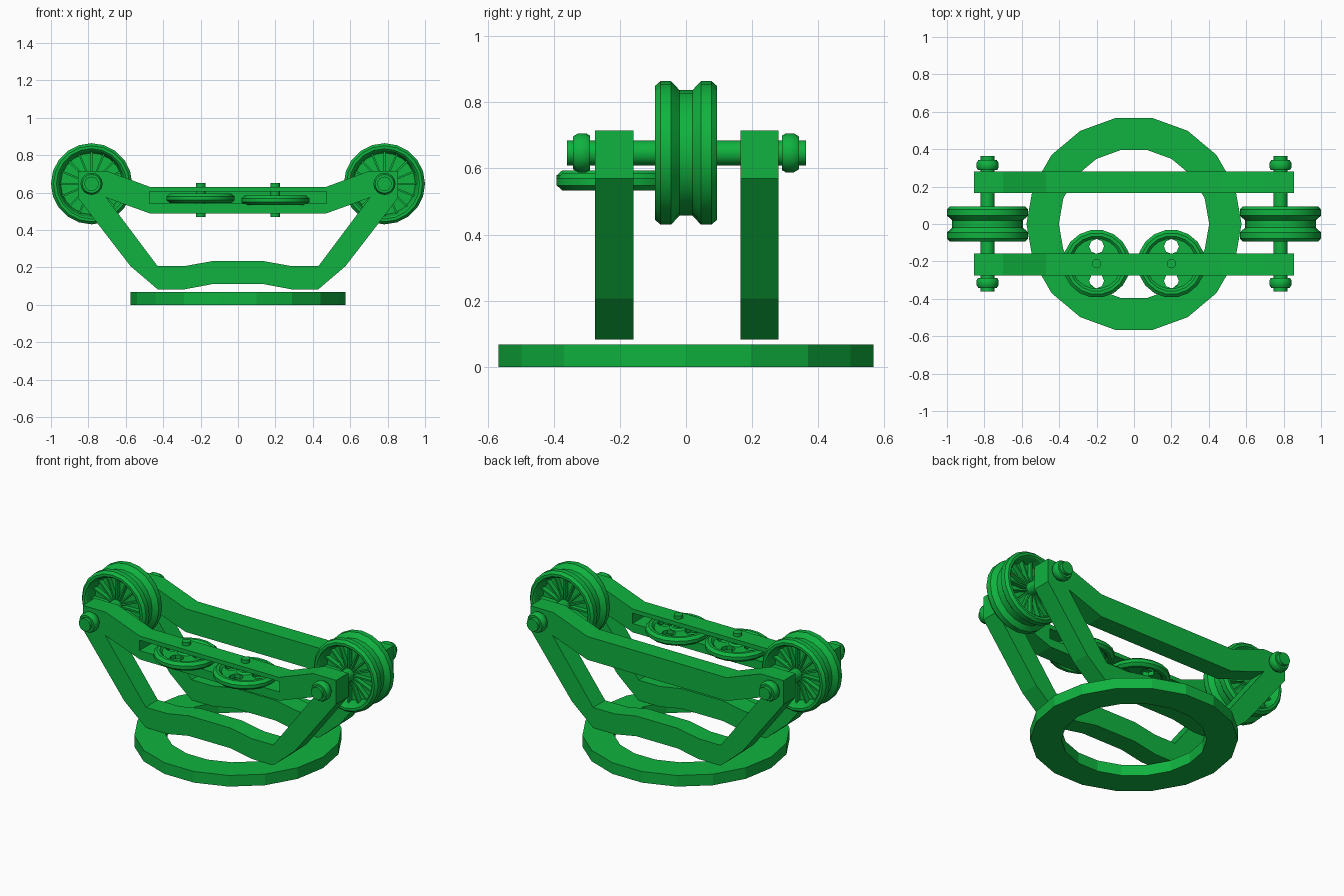
import bpy, bmesh, math
from mathutils import Matrix, Vector

if "Cube" in bpy.data.objects:
    bpy.data.objects.remove(bpy.data.objects["Cube"])

green = bpy.data.materials.new("green paint")
green.diffuse_color = (0.005, 0.45, 0.05, 1)
green.use_nodes = True
green.node_tree.nodes["Principled BSDF"].inputs["Base Color"].default_value = green.diffuse_color


def finish(bm, name, smooth=None):
    bmesh.ops.recalc_face_normals(bm, faces=bm.faces)
    mesh = bpy.data.meshes.new(name)
    bm.to_mesh(mesh)
    bm.free()
    mesh.materials.append(green)
    ob = bpy.data.objects.new(name, mesh)
    bpy.context.collection.objects.link(ob)
    if smooth:
        bpy.ops.object.select_all(action='DESELECT')
        ob.select_set(True)
        bpy.context.view_layer.objects.active = ob
        bpy.ops.object.shade_smooth_by_angle(angle=math.radians(smooth))
    return ob


def lathe(bm, profile, segs, matrix):
    """Revolve a (radius, height) loop about local z; radius 0 makes a pole."""
    rings = []
    for r, h in profile:
        if r == 0:
            rings.append([bm.verts.new(matrix @ Vector((0, 0, h)))] * segs)
        else:
            rings.append([bm.verts.new(matrix @ Vector((
                r * math.cos(2 * math.pi * i / segs),
                r * math.sin(2 * math.pi * i / segs), h))) for i in range(segs)])
    closed = profile[0][0] > 0
    for k in range(len(rings) if closed else len(rings) - 1):
        a, b = rings[k], rings[(k + 1) % len(rings)]
        for i in range(segs):
            j = (i + 1) % segs
            corners = list(dict.fromkeys((a[i], a[j], b[j], b[i])))
            if len(corners) > 2:
                bm.faces.new(corners)


def box(bm, size, matrix):
    bmesh.ops.create_cube(bm, size=1, matrix=matrix @ Matrix.Diagonal((*size, 1)))


def cut(ob, cutter):
    mod = ob.modifiers.new("cut", 'BOOLEAN')
    mod.operation = 'DIFFERENCE'
    mod.solver = 'EXACT'
    mod.object = cutter
    bpy.ops.object.select_all(action='DESELECT')
    ob.select_set(True)
    bpy.context.view_layer.objects.active = ob
    bpy.ops.object.modifier_apply(modifier=mod.name)
    bpy.data.objects.remove(cutter)


def mirrored(half):
    return half + [(-x, z) for x, z in reversed(half)]


# Side frames: right half of each outline, from top centre down
OUTER = [(.47, .63), (.70, .715), (.855, .715), (.855, .57), (.575, .207),
         (.43, .083), (.285, .083), (.14, .11)]
INNER = [(.47, .488), (.705, .573), (.43, .207), (.285, .207), (.14, .233)]


def side_frame(name, y0, y1):
    bm = bmesh.new()
    edges = []
    for half in (OUTER, INNER):
        vs = [bm.verts.new((x, y0, z)) for x, z in mirrored(half)]
        edges += [bm.edges.new((vs[i - 1], vs[i])) for i in range(len(vs))]
    bmesh.ops.triangle_fill(bm, edges=edges, use_beauty=True, normal=(0, -1, 0))
    out = bmesh.ops.extrude_face_region(bm, geom=bm.faces[:])
    moved = [v for v in out["geom"] if isinstance(v, bmesh.types.BMVert)]
    bmesh.ops.translate(bm, verts=moved, vec=(0, y1 - y0, 0))
    return finish(bm, name)


side_frame("back_frame", .165, .28)
front = side_frame("front_frame", -.275, -.158)
bm = bmesh.new()
box(bm, (.944, .4, .063), Matrix.Translation((0, -.215, .573)))
cut(front, finish(bm, "slot_cutter"))

# Base ring
bm = bmesh.new()
lathe(bm, [(.575, 0), (.575, .068), (.402, .068), (.402, 0)], 18, Matrix())
finish(bm, "base_ring")

TO_Y = Matrix.Rotation(math.radians(-90), 4, 'X')
for side, sx in (("left", -1), ("right", 1)):
    place = Matrix.Translation((sx * .783, 0, .647)) @ TO_Y

    # Grooved wheel with recessed sides
    half = [(.03, .03), (.165, .025), (.18, .085), (.188, .093), (.203, .093),
            (.217, .077), (.217, .045), (.190, .02)]
    bm = bmesh.new()
    lathe(bm, half + [(r, -h) for r, h in reversed(half)], 20, place)
    finish(bm, side + "_wheel", 30)

    # Radial spokes on both wheel sides
    bm = bmesh.new()
    for i in range(16):
        turn = Matrix.Rotation(2 * math.pi * i / 16, 4, 'Z')
        box(bm, (.145, .01, .11), place @ turn @ Matrix.Translation((.104, 0, 0)))
    finish(bm, side + "_spokes")

    # Axle rod
    bm = bmesh.new()
    lathe(bm, [(0, -.36), (.038, -.36), (.038, .363), (0, .363)], 16, place)
    finish(bm, side + "_axle", 30)

    # Rounded end caps
    bm = bmesh.new()
    for sy in (-1, 1):
        lathe(bm, [(r, sy * h) for r, h in (
            (.03, .29), (.052, .29), (.059, .302), (.059, .326), (.05, .341), (.03, .341))],
            16, place)
    finish(bm, side + "_axle_caps", 50)

    # Small flat roller with four round openings
    z = .569 if sx < 0 else .559
    flat = Matrix.Translation((sx * .2, -.212, z))
    half = [(.015, .022), (.04, .022), (.05, .012), (.135, .012), (.148, .025),
            (.165, .025), (.182, .01)]
    bm = bmesh.new()
    lathe(bm, half + [(r, -h) for r, h in reversed(half)], 18, flat)
    roller = finish(bm, side + "_roller", 30)
    bm = bmesh.new()
    for i in range(4):
        turn = Matrix.Rotation(math.pi / 2 * i, 4, 'Z')
        lathe(bm, [(0, -.1), (.04, -.1), (.04, .1), (0, .1)], 8,
              flat @ turn @ Matrix.Translation((.092, 0, 0)))
    cut(roller, finish(bm, "opening_cutter"))

    # Roller pin
    bm = bmesh.new()
    lathe(bm, [(0, .47), (.025, .47), (.025, .65), (0, .65)], 12,
          Matrix.Translation((sx * .2, -.212, 0)))
    finish(bm, side + "_roller_pin", 30)
